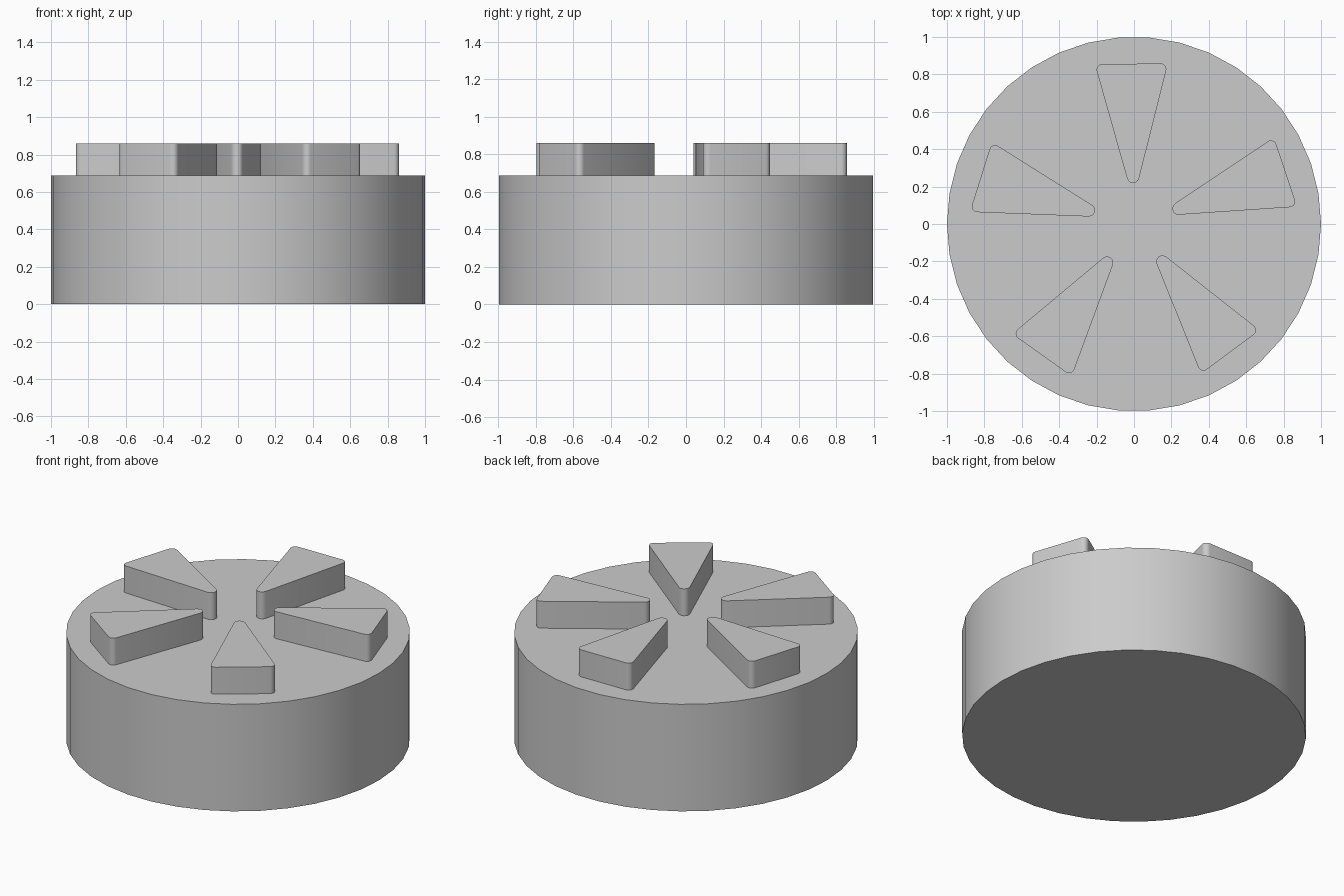
import bpy
import bmesh
from math import cos, sin, radians
from mathutils import Matrix, Vector

cube = bpy.data.objects.get("Cube")
if cube:
    bpy.data.objects.remove(cube, do_unlink=True)

BASE_TOP, WEDGE_TOP = 0.687, 0.86
SIDES, WEDGES = 38, 5

grey = bpy.data.materials.new("plain grey")
grey.use_nodes = True
colour = (0.6, 0.6, 0.6, 1)
grey.diffuse_color = colour
grey.node_tree.nodes["Principled BSDF"].inputs["Base Color"].default_value = colour


def prism(name, outline, bottom, top):
    """Extrude a counter-clockwise outline between two heights."""
    bm = bmesh.new()
    face = bm.faces.new([bm.verts.new((p.x, p.y, bottom)) for p in outline])
    result = bmesh.ops.extrude_face_region(bm, geom=[face], use_keep_orig=True)
    raised = [v for v in result["geom"] if isinstance(v, bmesh.types.BMVert)]
    bmesh.ops.translate(bm, verts=raised, vec=(0, 0, top - bottom))
    bmesh.ops.recalc_face_normals(bm, faces=bm.faces)
    mesh = bpy.data.meshes.new(name)
    bm.to_mesh(mesh)
    bm.free()
    mesh.materials.append(grey)
    obj = bpy.data.objects.new(name, mesh)
    bpy.context.collection.objects.link(obj)
    bpy.ops.object.select_all(action="DESELECT")
    obj.select_set(True)
    bpy.context.view_layer.objects.active = obj
    bpy.ops.object.shade_smooth_by_angle(angle=radians(40))
    return obj


def rounded(corners, steps=6):
    """Outline around corner circles given counter-clockwise as (x, y, radius)."""
    points = []
    for i, (x, y, r) in enumerate(corners):
        here = Vector((x, y))
        before = here - Vector(corners[i - 1][:2])
        after = Vector(corners[(i + 1) % len(corners)][:2]) - here
        start = Vector((before.y, -before.x)).normalized()
        turn = after.angle_signed(before)
        for s in range(steps + 1):
            points.append(here + Matrix.Rotation(turn * s / steps, 2) @ start * r)
    return points


# Round base
circle = [Vector((cos(radians(360 * i / SIDES)), sin(radians(360 * i / SIDES))))
          for i in range(SIDES)]
prism("round_base", circle, 0, BASE_TOP)

# Ring of raised wedges with rounded corners
wedge = rounded([(-0.005, 0.252, 0.033), (0.143, 0.828, 0.03), (-0.17, 0.825, 0.03)])
for k in range(WEDGES):
    spin = Matrix.Rotation(radians(360 * k / WEDGES), 2)
    prism(f"raised_wedge_{k + 1}", [spin @ p for p in wedge], BASE_TOP, WEDGE_TOP)
